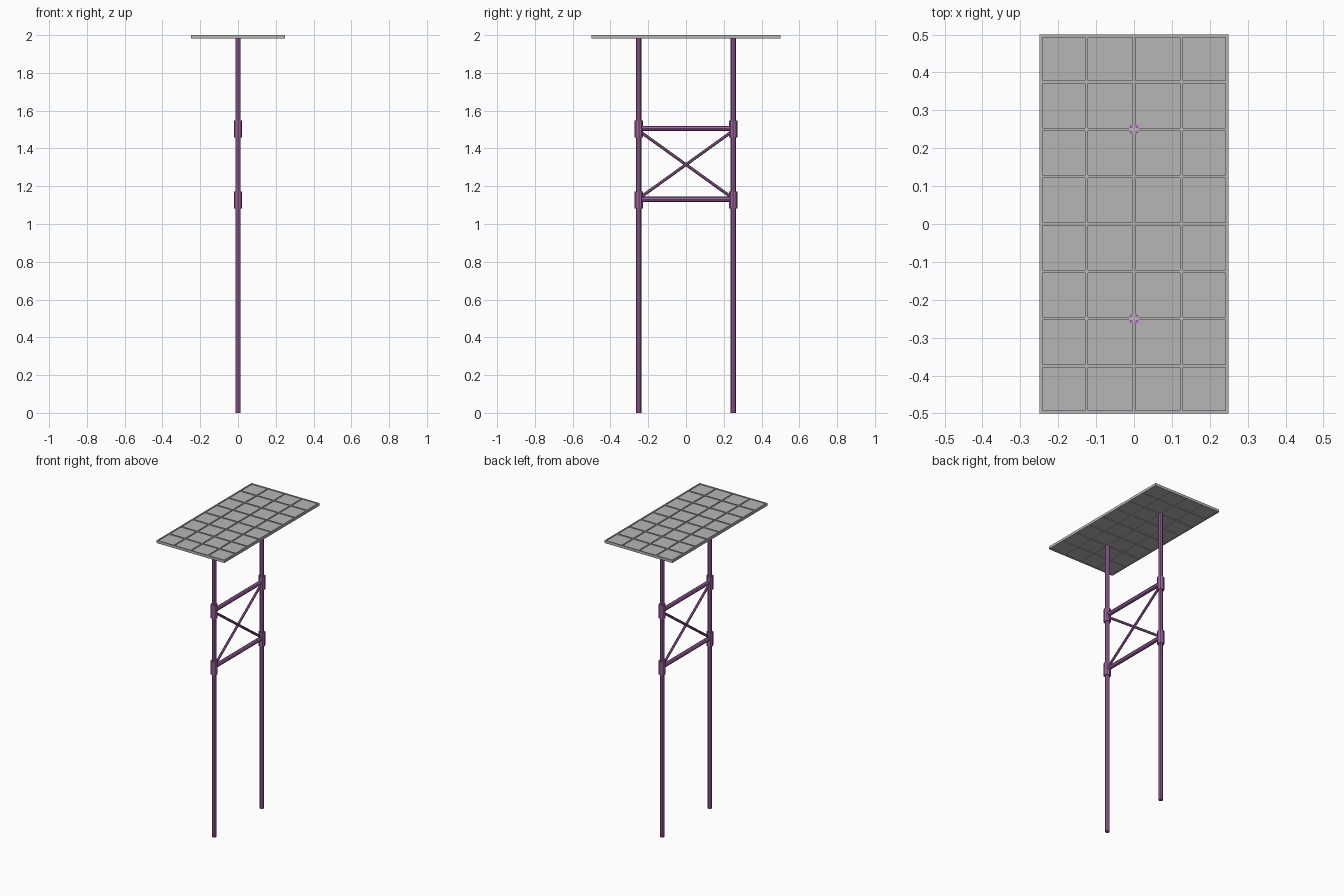
import bpy
from mathutils import Vector

if "Cube" in bpy.data.objects:
    bpy.data.objects.remove(bpy.data.objects["Cube"], do_unlink=True)


def material(name, rgb):
    m = bpy.data.materials.new(name)
    m.use_nodes = True
    m.diffuse_color = (*rgb, 1)
    bsdf = m.node_tree.nodes["Principled BSDF"]
    bsdf.inputs["Base Color"].default_value = (*rgb, 1)
    return m


purple = material("purple paint", (0.36, 0.13, 0.37))
grey = material("grey metal", (0.47, 0.47, 0.47))


def tube(name, a, b, radius, sides=8):
    a, b = Vector(a), Vector(b)
    bpy.ops.mesh.primitive_cylinder_add(vertices=sides, radius=radius,
                                        depth=(b - a).length, location=(a + b) / 2)
    o = bpy.context.object
    o.name = name
    o.rotation_euler = (b - a).to_track_quat("Z", "Y").to_euler()
    o.data.materials.append(purple)
    return o


def box(name, center, size):
    bpy.ops.mesh.primitive_cube_add(size=1, location=center)
    o = bpy.context.object
    o.name = name
    o.scale = size
    o.data.materials.append(grey)
    return o


POLE_Y, LOW, HIGH = 0.25, 1.127, 1.502
WIDTH, LENGTH, CELL, BAR = 0.5, 1.0, 0.125, 0.008
BOTTOM, TOP = 1.983, 2.0
MID, THICK = (BOTTOM + TOP) / 2, TOP - BOTTOM

# Poles with a collar at each brace level
for side, s in (("front", -1), ("back", 1)):
    y = s * POLE_Y
    tube(side + "_pole", (0, y, 0), (0, y, 1.997), 0.0145)
    for level, z in (("lower", LOW), ("upper", HIGH)):
        tube(f"{side}_{level}_collar", (0, y, z - 0.045), (0, y, z + 0.045), 0.0215)

# Horizontal rails between the collars
for level, z in (("lower", LOW), ("upper", HIGH)):
    tube(level + "_rail", (0, -POLE_Y, z + 0.004), (0, POLE_Y, z + 0.004), 0.0135)

# Crossed diagonal braces
for name, s in (("rising_brace", 1), ("falling_brace", -1)):
    tube(name, (0, -s * 0.24, LOW + 0.015), (0, s * 0.24, HIGH - 0.015), 0.008)

# Platform: thin deck sheet set inside a grid of bars
box("deck_sheet", (0, 0, MID), (WIDTH - BAR, LENGTH - BAR, 0.009))


def bar_positions(span):
    # Outer bars sit flush with the platform edge
    n = round(span / CELL)
    limit = span / 2 - BAR / 2
    return [max(-limit, min(limit, -span / 2 + i * CELL)) for i in range(n + 1)]


for i, x in enumerate(bar_positions(WIDTH)):
    box(f"long_bar_{i}", (x, 0, MID), (BAR, LENGTH, THICK))
xs = bar_positions(WIDTH)
for j, y in enumerate(bar_positions(LENGTH)):
    for i, (x0, x1) in enumerate(zip(xs, xs[1:])):
        box(f"cross_bar_{j}_{i}", ((x0 + x1) / 2, y, MID), (x1 - x0 - BAR, BAR, THICK))
